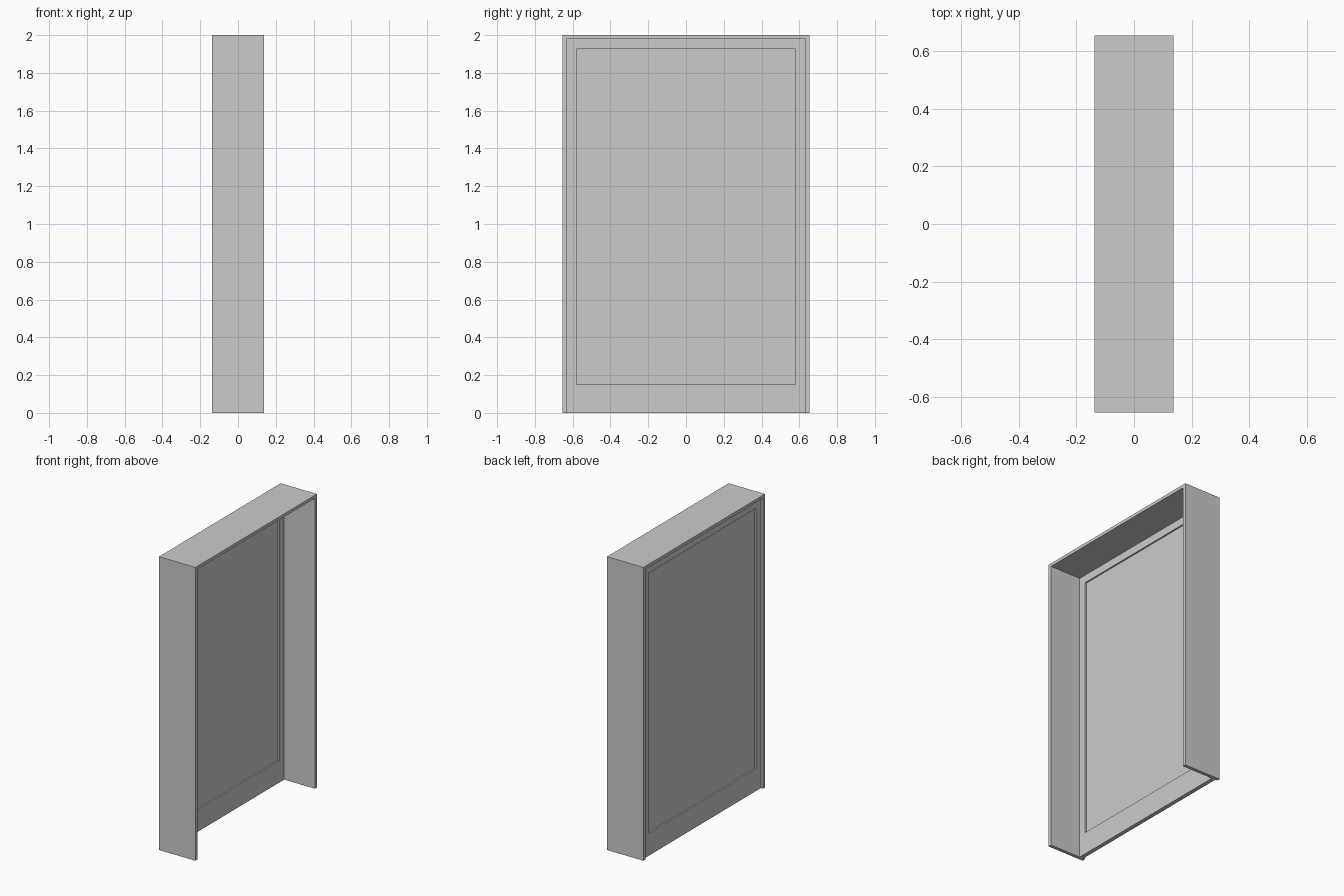
import bpy, bmesh

if "Cube" in bpy.data.objects:
    bpy.data.objects.remove(bpy.data.objects["Cube"])

def extruded(name, outline, x0, x1):
    """Extrude a closed (y, z) outline from x0 to x1."""
    bm = bmesh.new()
    face = bm.faces.new([bm.verts.new((x0, y, z)) for y, z in outline])
    ext = bmesh.ops.extrude_face_region(bm, geom=[face])
    verts = [v for v in ext["geom"] if isinstance(v, bmesh.types.BMVert)]
    bmesh.ops.translate(bm, verts=verts, vec=(x1 - x0, 0, 0))
    bmesh.ops.recalc_face_normals(bm, faces=bm.faces)
    return finish(name, bm)

def ring(name, outer, inner, x0, x1):
    """Rectangular frame between two four-point (y, z) outlines."""
    bm = bmesh.new()
    loops = [[bm.verts.new((x, y, z)) for y, z in pts]
             for x, pts in ((x0, outer), (x1, outer), (x1, inner), (x0, inner))]
    for k in range(4):
        a, b = loops[k], loops[(k + 1) % 4]
        for i in range(4):
            j = (i + 1) % 4
            bm.faces.new((a[i], a[j], b[j], b[i]))
    bmesh.ops.recalc_face_normals(bm, faces=bm.faces)
    return finish(name, bm)

def finish(name, bm):
    mesh = bpy.data.meshes.new(name)
    bm.to_mesh(mesh)
    bm.free()
    obj = bpy.data.objects.new(name, mesh)
    bpy.context.collection.objects.link(obj)
    return obj

def rect(half, z0, z1):
    return [(-half, z0), (half, z0), (half, z1), (-half, z1)]

W, H = 0.655, 2.0        # outer half width and height
IW, IH = 0.632, 1.979    # inside of the surround
PW, PZ0, PZ1 = 0.58, 0.151, 1.926   # pane opening

# Deep surround, open at the bottom
extruded("door_surround", [(-W, 0), (-W, H), (W, H), (W, 0),
                           (IW, 0), (IW, IH), (-IW, IH), (-IW, 0)], -0.137, 0.137)
# Door leaf frame near the -x side
ring("door_leaf_frame", rect(IW, 0, IH), rect(PW, PZ0, PZ1), -0.122, -0.094)
# Recessed pane
extruded("door_pane", rect(PW, PZ0, PZ1), -0.112, -0.104)
